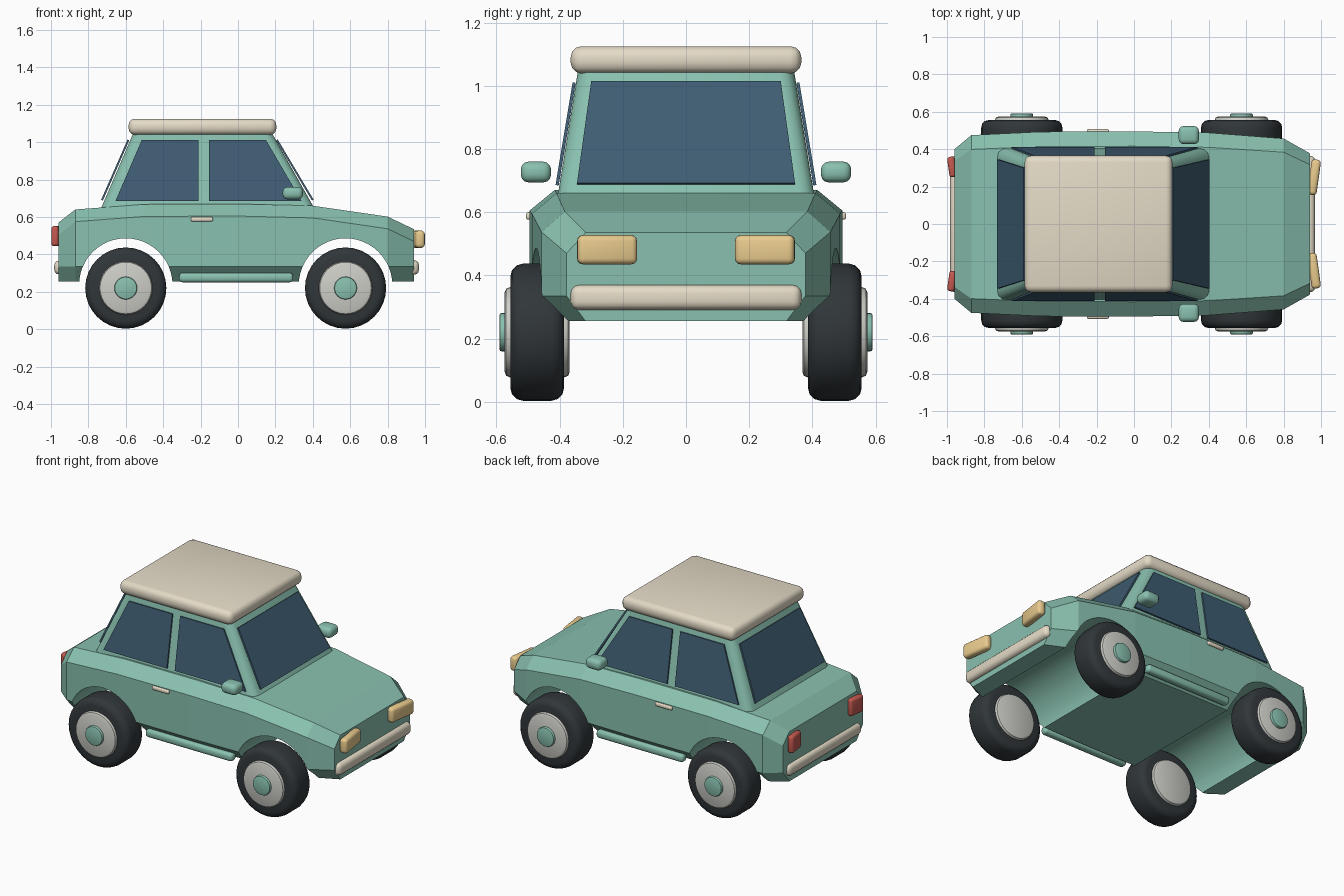
import bpy, bmesh
from math import radians, pi
from mathutils import Matrix, Vector

if "Cube" in bpy.data.objects:
    bpy.data.objects.remove(bpy.data.objects["Cube"])


def material(name, rgb):
    m = bpy.data.materials.new(name)
    m.diffuse_color = (*rgb, 1)
    m.use_nodes = True
    m.node_tree.nodes["Principled BSDF"].inputs["Base Color"].default_value = m.diffuse_color
    return m


GREEN = material("green_paint", (0.25, 0.53, 0.43))
CREAM = material("cream", (0.78, 0.71, 0.57))
GLASS = material("dark_glass", (0.05, 0.11, 0.17))
RUBBER = material("rubber", (0.03, 0.037, 0.042))
SILVER = material("wheel_silver", (0.62, 0.62, 0.58))
AMBER = material("headlight_amber", (0.82, 0.60, 0.27))
RED = material("tail_red", (0.55, 0.10, 0.08))


def finish(bm, name, mat, smooth=True):
    bmesh.ops.recalc_face_normals(bm, faces=bm.faces)
    me = bpy.data.meshes.new(name)
    bm.to_mesh(me)
    bm.free()
    ob = bpy.data.objects.new(name, me)
    bpy.context.collection.objects.link(ob)
    if mat:
        me.materials.append(mat)
    if smooth:
        bpy.ops.object.select_all(action='DESELECT')
        ob.select_set(True)
        bpy.context.view_layer.objects.active = ob
        bpy.ops.object.shade_smooth_by_angle(angle=radians(35))
    return ob


def bevel(bm, edges, width, segments=3):
    bmesh.ops.bevel(bm, geom=edges, offset=width, segments=segments,
                    profile=0.5, affect='EDGES', clamp_overlap=True)


def rounded_box(name, centre, size, width, mat, yaw=0):
    bm = bmesh.new()
    bmesh.ops.create_cube(bm, size=1)
    bmesh.ops.scale(bm, vec=size, verts=bm.verts)
    bevel(bm, bm.edges[:], width)
    bm.transform(Matrix.Translation(centre) @ Matrix.Rotation(radians(yaw), 4, 'Z'))
    return finish(bm, name, mat)


def disc(name, centre, radius, depth, width, mat, sides=32, segments=3):
    # cylinder lying along y with rounded rims
    bm = bmesh.new()
    bmesh.ops.create_cone(bm, cap_ends=True, segments=sides, radius1=radius,
                          radius2=radius, depth=depth)
    if width:
        rims = [e for e in bm.edges if abs(e.verts[0].co.z - e.verts[1].co.z) < 1e-5]
        bevel(bm, rims, width, segments)
    bm.transform(Matrix.Translation(centre) @ Matrix.Rotation(pi / 2, 4, 'X'))
    return finish(bm, name, mat)


def loft(rings):
    bm = bmesh.new()
    rings = [[bm.verts.new(p) for p in r] for r in rings]
    n = len(rings[0])
    for a, b in zip(rings, rings[1:]):
        for i in range(n):
            j = (i + 1) % n
            bm.faces.new((a[i], a[j], b[j], b[i]))
    bm.faces.new(rings[0])
    bm.faces.new(rings[-1])
    return bm


def glass(name, pts):
    bm = bmesh.new()
    bm.faces.new([bm.verts.new(p) for p in pts])
    ob = finish(bm, name, GLASS, smooth=False)
    mod = ob.modifiers.new("thickness", 'SOLIDIFY')
    mod.thickness, mod.offset = 0.01, 0
    return ob


# Lower body: lofted stations (x, half width, top height)
stations = [(-0.96, 0.40, 0.57), (-0.87, 0.475, 0.64), (-0.5, 0.493, 0.668),
            (0.0, 0.495, 0.67), (0.4, 0.488, 0.66), (0.8, 0.457, 0.602),
            (0.94, 0.378, 0.535)]
rings = []
for x, w, top in stations:
    half = [(0.84 * w, 0.255), (w, 0.335), (w, top - 0.065), (0.84 * w, top)]
    rings.append([(x, y, z) for y, z in half] + [(x, -y, z) for y, z in reversed(half)])
body = finish(loft(rings), "body", GREEN, smooth=False)

# Wheel arches cut right through the body
AXLES = {"rear": -0.60, "front": 0.575}
for end, x in AXLES.items():
    cutter = disc(end + "_arch_cutter", (x, 0, 0.236), 0.25, 1.4, 0, GREEN, 48)
    cutter.hide_render = True
    cutter.display_type = 'WIRE'
    mod = body.modifiers.new(end + "_arch", 'BOOLEAN')
    mod.operation, mod.object = 'DIFFERENCE', cutter

# Cabin with rounded pillars
cabin = loft([[(x0, -w, z), (x1, -w, z), (x1, w, z), (x0, w, z)]
              for x0, x1, w, z in ((-0.735, 0.412, 0.408, 0.64), (-0.555, 0.175, 0.34, 1.06))])
bevel(cabin, [e for e in cabin.edges if abs(e.verts[0].co.z - e.verts[1].co.z) > 0.1], 0.045)
finish(cabin, "cabin", GREEN)

# Roof
rounded_box("roof", (-0.19, 0, 1.082), (0.79, 0.73, 0.086), 0.034, CREAM)

# Front and rear glass
for name, xb, xt in (("windshield", 0.400, 0.208), ("rear_window", -0.727, -0.586)):
    glass(name, [(xb, -0.345, 0.69), (xb, 0.345, 0.69), (xt, 0.30, 1.012), (xt, -0.30, 1.012)])

# Bumpers
rounded_box("front_bumper", (0.94, 0, 0.33), (0.055, 0.73, 0.078), 0.026, CREAM)
rounded_box("rear_bumper", (-0.955, 0, 0.33), (0.055, 0.73, 0.074), 0.026, CREAM)

for side, s in (("left", 1), ("right", -1)):
    # Side windows
    for end, xs in (("rear", (-0.655, -0.21, -0.21, -0.515)),
                    ("front", (-0.155, 0.34, 0.15, -0.155))):
        glass(f"{side}_{end}_side_window",
              [(x, s * y, z) for x, y, z in zip(xs, (0.408, 0.408, 0.354, 0.354),
                                                (0.685, 0.685, 1.01, 1.01))])
    # Lights
    rounded_box(side + "_headlight", (0.963, s * 0.25, 0.481), (0.05, 0.19, 0.092), 0.018,
                AMBER, -8 * s)
    rounded_box(side + "_tail_light", (-0.973, s * 0.305, 0.498), (0.04, 0.11, 0.108), 0.015,
                RED, 8 * s)
    # Mirror, door handle and sill bar
    rounded_box(side + "_mirror", (0.293, s * 0.475, 0.727), (0.108, 0.096, 0.066), 0.025, GREEN)
    rounded_box(side + "_door_handle", (-0.193, s * 0.494, 0.588), (0.118, 0.026, 0.024), 0.008, CREAM)
    rounded_box(side + "_sill_bar", (-0.01, s * 0.46, 0.276), (0.61, 0.05, 0.05), 0.018, GREEN)
    # Wheels
    for end, x in AXLES.items():
        tag = f"{side}_{end}"
        disc(tag + "_tyre", (x, s * 0.471, 0.22), 0.217, 0.17, 0.04, RUBBER)
        disc(tag + "_wheel_disc", (x, s * 0.471, 0.22), 0.143, 0.206, 0.017, SILVER, segments=2)
        disc(tag + "_hub_cap", (x, s * 0.571, 0.22), 0.061, 0.04, 0.008, GREEN, 24, 2)
